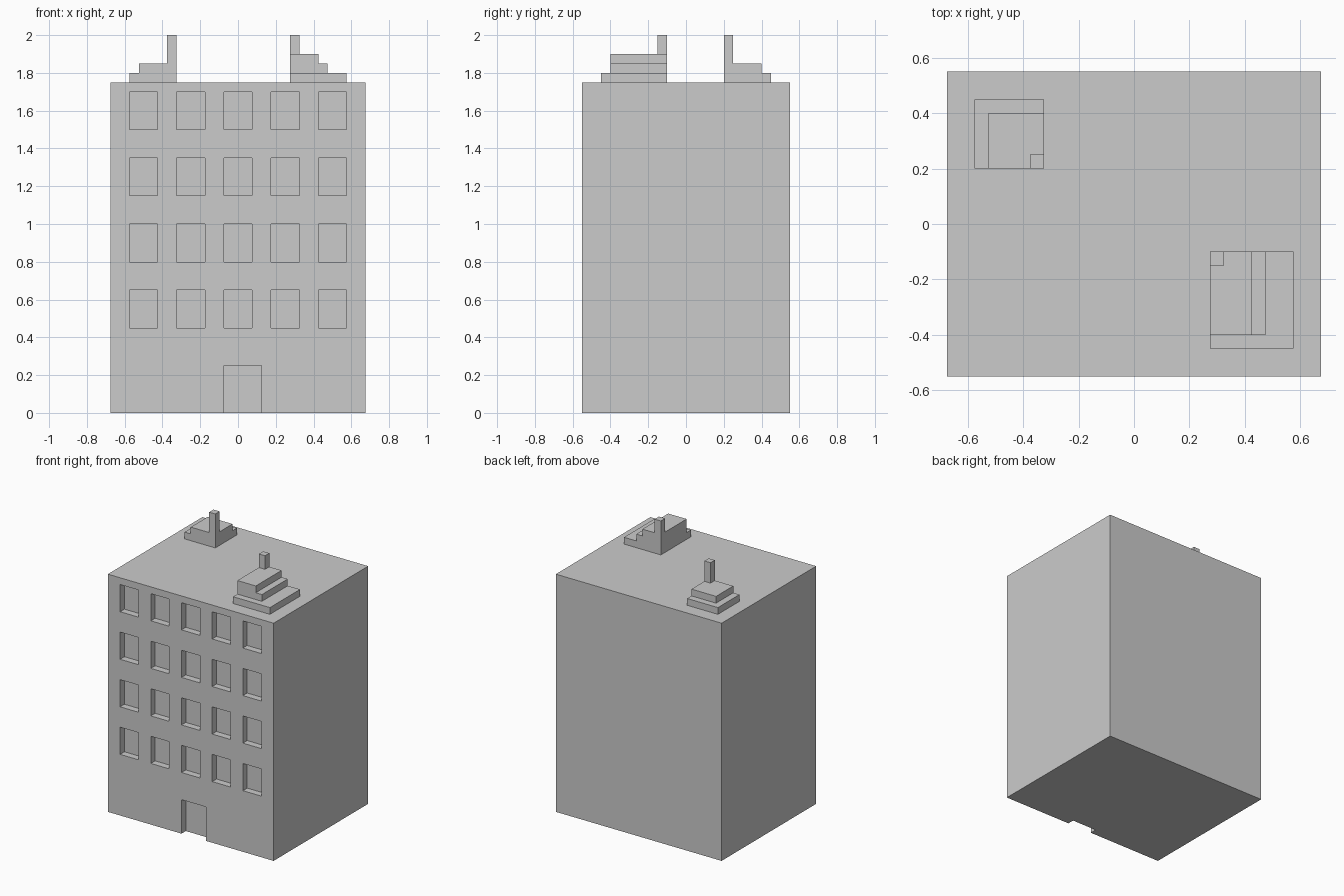
import bpy, bmesh
from mathutils import Vector, Matrix

if "Cube" in bpy.data.objects:
    bpy.data.objects.remove(bpy.data.objects["Cube"])


def add_box(bm, lo, hi):
    lo, hi = Vector(lo), Vector(hi)
    mat = Matrix.Translation((lo + hi) / 2) @ Matrix.Diagonal((*(hi - lo), 1))
    bmesh.ops.create_cube(bm, size=1, matrix=mat)


def flat_faces(bm, z):
    return [f for f in bm.faces if all(abs(v.co.z - z) < 1e-4 for v in f.verts)]


def raise_tier(bm, x0, x1, y0, y1, z0, z1):
    """Cut a rectangle into the level at z0 and extrude it up to z1."""
    for co, no in (((x0, 0, 0), (1, 0, 0)), ((x1, 0, 0), (1, 0, 0)),
                   ((0, y0, 0), (0, 1, 0)), ((0, y1, 0), (0, 1, 0))):
        faces = flat_faces(bm, z0)
        geom = faces + list({e for f in faces for e in f.edges}) \
                     + list({v for f in faces for v in f.verts})
        bmesh.ops.bisect_plane(bm, geom=geom, dist=1e-5, plane_co=co, plane_no=no)
    cells = []
    for f in flat_faces(bm, z0):
        c = f.calc_center_median()
        if x0 < c.x < x1 and y0 < c.y < y1:
            cells.append(f)
    out = bmesh.ops.extrude_face_region(bm, geom=cells)["geom"]
    for v in out:
        if isinstance(v, bmesh.types.BMVert):
            v.co.z = z1


def make_object(name, bm):
    bmesh.ops.recalc_face_normals(bm, faces=bm.faces[:])
    mesh = bpy.data.meshes.new(name)
    bm.to_mesh(mesh)
    bm.free()
    obj = bpy.data.objects.new(name, mesh)
    bpy.context.collection.objects.link(obj)
    return obj


# Main block with two stepped rooftop structures
bm = bmesh.new()
add_box(bm, (-0.675, -0.55, 0), (0.675, 0.55, 1.75))
for tier in (
    # front right structure: base, step, block, chimney
    (0.275, 0.575, -0.45, -0.10, 1.75, 1.80),
    (0.275, 0.475, -0.40, -0.10, 1.80, 1.85),
    (0.275, 0.425, -0.40, -0.10, 1.85, 1.90),
    (0.275, 0.325, -0.15, -0.10, 1.90, 2.00),
    # back left structure: base, block, chimney
    (-0.575, -0.325, 0.20, 0.45, 1.75, 1.80),
    (-0.525, -0.325, 0.20, 0.40, 1.80, 1.85),
    (-0.375, -0.325, 0.20, 0.25, 1.85, 2.00),
):
    raise_tier(bm, *tier)
building = make_object("building", bm)

# Window and doorway recesses
bm = bmesh.new()
for col in range(5):
    for row in range(4):
        x, z = -0.575 + 0.25 * col, 0.45 + 0.35 * row
        add_box(bm, (x, -0.65, z), (x + 0.15, -0.50, z + 0.20))
add_box(bm, (-0.075, -0.65, -0.1), (0.125, -0.50, 0.25))
cutter = make_object("recess_cutter", bm)
cutter.hide_render = True

mod = building.modifiers.new("recesses", "BOOLEAN")
mod.operation = "DIFFERENCE"
mod.solver = "EXACT"
mod.object = cutter
bpy.context.view_layer.objects.active = building
bpy.ops.object.modifier_apply(modifier=mod.name)
bpy.data.objects.remove(cutter)
